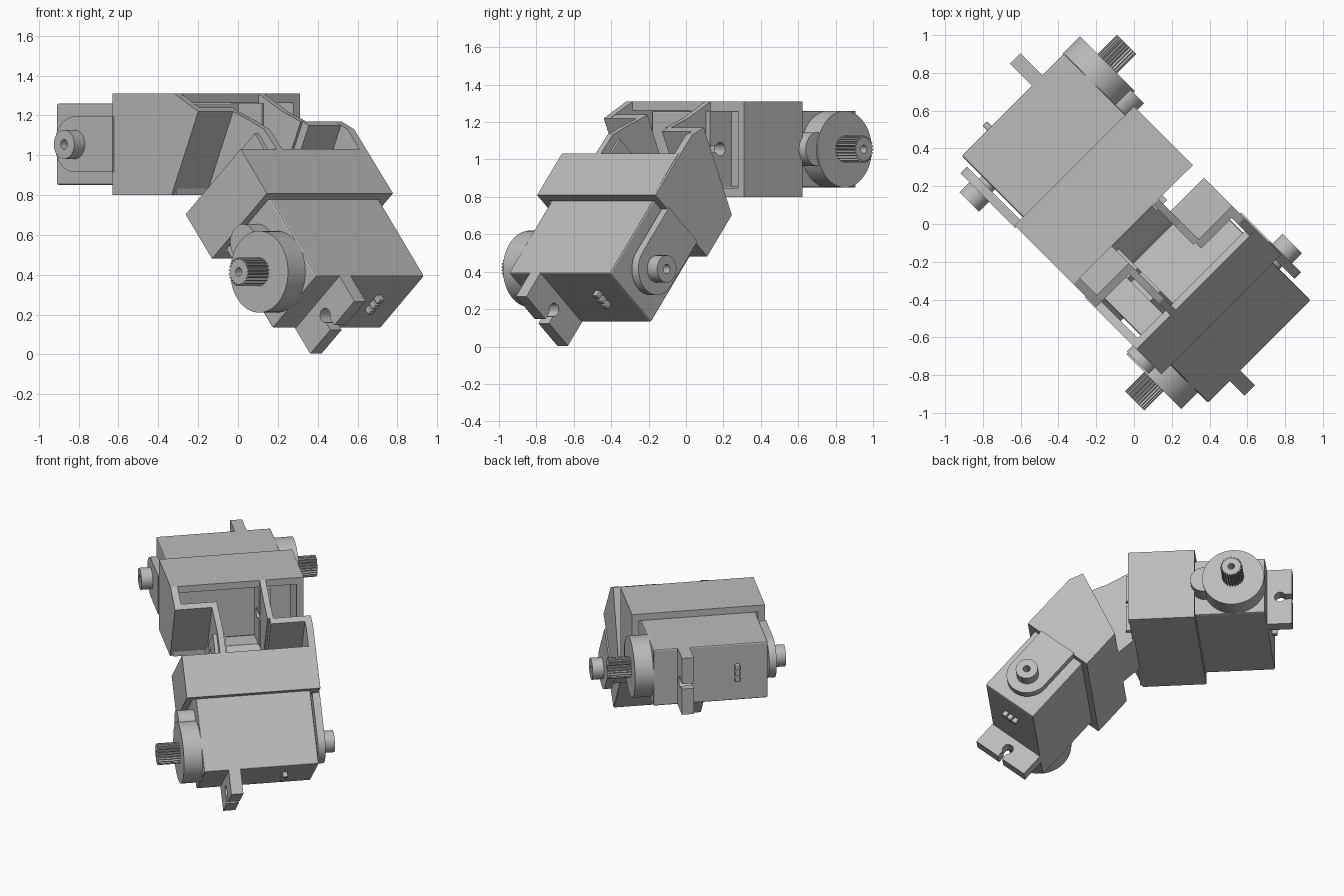
import bpy, bmesh
from math import cos, sin, pi, radians
from mathutils import Matrix, Vector

if "Cube" in bpy.data.objects:
    bpy.data.objects.remove(bpy.data.objects["Cube"])

grey = bpy.data.materials.new("plain_grey")
grey.use_nodes = True
grey.diffuse_color = (0.5, 0.5, 0.5, 1)
grey.node_tree.nodes["Principled BSDF"].inputs["Base Color"].default_value = (0.5, 0.5, 0.5, 1)

TURN = Matrix.Rotation(radians(-45), 4, 'Z')   # the whole chain lies on a diagonal
TILT = radians(50)                             # drop of the lower unit


def prism(name, outline, y0, y1, frame=TURN, hole=None, smooth=False, bevel=0):
    """Extrude an x-z outline along y; a hole outline has as many points as the outline."""
    bm = bmesh.new()

    def ring(points, y):
        return [bm.verts.new(frame @ Vector((p[0], y, p[1]))) for p in points]

    def skin(a, b):
        for i in range(len(a)):
            j = (i + 1) % len(a)
            bm.faces.new((a[i], a[j], b[j], b[i]))

    a, b = ring(outline, y0), ring(outline, y1)
    skin(a, b)
    if hole:
        c, d = ring(hole, y0), ring(hole, y1)
        skin(d, c)
        skin(b, d)
        skin(c, a)
    else:
        bm.faces.new(a)
        bm.faces.new(b)
    bmesh.ops.recalc_face_normals(bm, faces=bm.faces)
    mesh = bpy.data.meshes.new(name)
    bm.to_mesh(mesh)
    bm.free()
    mesh.materials.append(grey)
    obj = bpy.data.objects.new(name, mesh)
    bpy.context.collection.objects.link(obj)
    if bevel:
        mod = obj.modifiers.new("soft_edges", 'BEVEL')
        mod.width, mod.segments = bevel, 2
    if smooth:
        bpy.ops.object.select_all(action='DESELECT')
        obj.select_set(True)
        bpy.context.view_layer.objects.active = obj
        bpy.ops.object.shade_smooth_by_angle(angle=radians(30))
    return obj


def arc(x, z, r, start=0, end=2 * pi, n=48, closed=False):
    steps = n - 1 if closed else n
    return [(x + r * cos(start + (end - start) * i / steps),
             z + r * sin(start + (end - start) * i / steps)) for i in range(n)]


def rect(x0, x1, z0, z1):
    return [(x0, z0), (x1, z0), (x1, z1), (x0, z1)]


def servo(tag, frame, sleeve):
    """Motor unit; local x points out of its sleeve, y along the shaft."""
    half = 0.205
    prism(tag + "_motor_body", rect(-0.57, 0.2, -half, half), -0.39, 0.377, frame, bevel=0.01)
    prism(tag + "_gear_housing", arc(0, 0, half, n=64), 0.37, 0.5, frame, smooth=True)
    prism(tag + "_gear_bump", arc(-0.195, 0, 0.09), 0.37, 0.49, frame, smooth=True)
    # splined output shaft with a screw hole
    spline = [(r * cos(t), r * sin(t)) for i in range(96)
              for r, t in [(0.072 if i % 4 < 2 else 0.061, 2 * pi * i / 96)]]
    prism(tag + "_output_shaft", spline, 0.495, 0.645, frame, arc(0, 0, 0.022, n=96))
    # rear pivot: rounded arm of the sleeve and hollow boss
    arm = arc(0, 0, 0.14, -pi / 2, pi / 2, 24, True) + [(-sleeve, 0.14), (-sleeve, -0.14)]
    prism(tag + "_pivot_arm", arm, -0.46, -0.41, frame, smooth=True)
    prism(tag + "_pivot_boss", arc(0, 0, 0.073), -0.535, -0.455, frame,
          arc(0, 0, 0.024), smooth=True)
    prism(tag + "_pivot_pin", arc(0, 0, 0.05), -0.42, -0.38, frame)
    # slotted mounting ears at both ends of the body
    ear = [(0.19, -half), (0.365, -half), (0.365, -0.018)]
    ear += arc(0.285, 0, 0.036, radians(-30), radians(-330), 20, True)
    ear += [(0.365, 0.018), (0.365, half), (0.19, half)]
    prism(tag + "_outer_ear", ear, 0.135, 0.215, frame)
    prism(tag + "_inner_ear", [(-0.37 - x, z) for x, z in ear], 0.135, 0.215, frame)
    # cable stubs
    for i in (-1, 0, 1):
        z = i * 0.042
        prism(tag + "_cable_stub", rect(0.19, 0.235, z - 0.017, z + 0.017),
              -0.2, -0.165, frame, bevel=0.006)


# Upper motor lies level, lower motor is tilted and flipped
upper = TURN @ Matrix.Translation((-0.7, 0, 1.055)) @ Matrix.Rotation(pi, 4, 'Y')
lower = (TURN @ Matrix.Translation((0.665, -0.015, 0.415)) @ Matrix.Rotation(TILT, 4, 'Y')
         @ Matrix.Rotation(pi, 4, 'X'))
servo("upper", upper, 0.27)
servo("lower", lower, 0.31)

# Joint outline points shared by the brackets and the web between them
low_a, tip_a, top_a = (-0.02, 0.8), (0.17, 1.22), (0, 1.31)
tip_b, bend_b = (0.3, 1.17), (0.39, 1.13)
out = Vector((cos(TILT), -sin(TILT)))
up = Vector((sin(TILT), cos(TILT)))
mid = Vector((0.47, 0.645))


def on_b(along, height):
    return tuple(mid + out * along + up * height)


H, L, T = 0.255, -0.29, 0.05
low_b, rim_b = on_b(L, -H), on_b(L, H)

# Upper bracket sleeve
prism("upper_long_cheek", [(-0.44, 0.8), low_a, tip_a, top_a, (-0.44, 1.31)], -0.452, -0.405)
prism("upper_short_cheek", rect(-0.44, 0, 0.8, 1.31), 0.393, 0.44)
prism("upper_top_plate", rect(-0.44, 0, 1.262, 1.31), -0.43, 0.42)
prism("upper_bottom_plate", rect(-0.44, -0.005, 0.8, 0.848), -0.43, 0.42)
prism("upper_end_wall", [low_a, tip_a, (0.128, 1.24), (-0.06, 0.82)], -0.44, -0.165)

# Lower bracket sleeve
prism("lower_long_cheek", [on_b(0, -H), on_b(0, H), bend_b, tip_b, low_b], 0.388, 0.435)
prism("lower_short_cheek", [on_b(0, -H), on_b(0, H), rim_b, low_b], -0.46, -0.413)
prism("lower_top_plate", [on_b(0, H - T), on_b(0, H), rim_b, on_b(L, H - T)], -0.44, 0.42)
prism("lower_bottom_plate", [on_b(0, -H), on_b(0, T - H), on_b(L, T - H), low_b], -0.44, 0.42)
prism("lower_end_wall", [low_b, tip_b, (0.343, 1.15), (0.13, 0.69)], 0.16, 0.425)

# Web joining the two brackets: two side walls and a floor
prism("web_right_wall", [low_a, low_b, rim_b, bend_b, tip_b, tip_a], -0.205, -0.165)
prism("web_left_wall", [(0, 0.8), low_b, tip_b, tip_a, top_a], 0.145, 0.185)
prism("web_floor", [low_a, low_b, on_b(L, T - H), (0, 0.85)], -0.2, 0.18)
